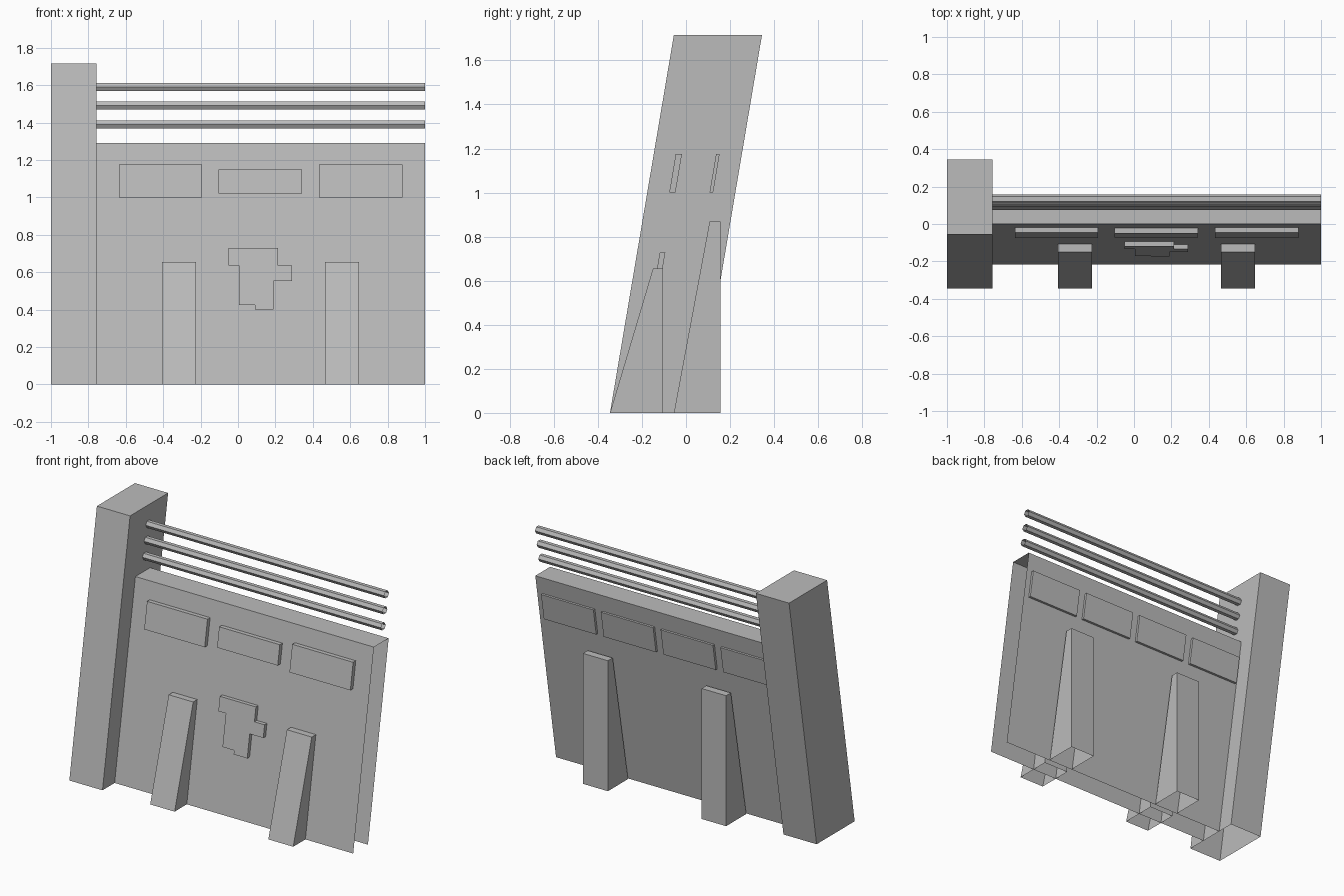
import bpy
import math

cube = bpy.data.objects.get("Cube")
if cube:
    bpy.data.objects.remove(cube)

LEAN = 0.169            # backward lean of the wall, y per unit z
FRONT, BACK = -0.217, -0.062   # wall faces at ground level
INNER, END = -0.756, 1.0       # wall ends in x
WALL_TOP = 1.29

concrete = bpy.data.materials.new("concrete_grey")
concrete.use_nodes = True
GREY = (0.5, 0.5, 0.5, 1)
concrete.diffuse_color = GREY
concrete.node_tree.nodes["Principled BSDF"].inputs["Base Color"].default_value = GREY


def prism(name, x0, x1, profile, caps=True):
    """Extrude a counter-clockwise (y, z) profile along x; ground edges stay open."""
    n = len(profile)
    verts = [(x, y, z) for x in (x0, x1) for y, z in profile]
    faces = []
    for i in range(n):
        j = (i + 1) % n
        if profile[i][1] == 0 and profile[j][1] == 0:
            continue
        faces.append((i, j, n + j, n + i))
    if caps:
        faces.append(tuple(reversed(range(n))))
        faces.append(tuple(range(n, 2 * n)))
    mesh = bpy.data.meshes.new(name)
    mesh.from_pydata(verts, [], faces)
    mesh.materials.append(concrete)
    obj = bpy.data.objects.new(name, mesh)
    bpy.context.collection.objects.link(obj)
    return obj


def leaning(y0, y1, z0, z1):
    """Profile of a slab sheared to follow the wall."""
    return [(y0 + LEAN * z0, z0), (y1 + LEAN * z0, z0),
            (y1 + LEAN * z1, z1), (y0 + LEAN * z1, z1)]


# Main wall shell and end pillar
prism("wall", INNER, END, leaning(FRONT, BACK, 0, WALL_TOP), caps=False)
prism("pillar", -1, INNER, leaning(-0.345, 0.055, 0, 1.715))

# Buttresses on both sides
for side, x0, x1 in (("right", -0.405, -0.225), ("left", 0.465, 0.648)):
    prism("front_buttress_" + side, x0, x1,
          [(-0.345, 0), (-0.105, 0), (-0.105, 0.655), (-0.15, 0.655)])
    prism("back_buttress_" + side, x0, x1,
          [(-0.055, 0), (0.157, 0), (0.157, 0.868), (0.107, 0.868)])

# Raised panels on the front
for name, x0, x1, z0, z1 in (("right", -0.637, -0.192, 1.0, 1.175),
                             ("middle", -0.103, 0.343, 1.02, 1.15),
                             ("left", 0.432, 0.88, 1.0, 1.175)):
    prism("front_panel_" + name, x0, x1, leaning(FRONT - 0.028, FRONT, z0, z1))

# Raised panels on the back
for i in range(4):
    x1 = 0.96 - 0.44 * i
    prism(f"back_panel_{i + 1}", x1 - 0.385, x1,
          leaning(BACK, BACK + 0.016, 1.0, 1.175))

# Small overlapping slabs at the centre of the front
for name, x0, x1, z0, z1 in (("top", -0.05, 0.215, 0.635, 0.728),
                             ("cross", 0.09, 0.29, 0.553, 0.635),
                             ("side", 0.005, 0.09, 0.425, 0.635),
                             ("lower", 0.09, 0.19, 0.4, 0.553)):
    prism("relief_slab_" + name, x0, x1, leaning(FRONT - 0.025, FRONT, z0, z1))

# Hollow six-sided rails above the wall
for i in range(3):
    z = 1.39 + 0.1 * i
    y = 0.1 + LEAN * 0.1 * i
    ring = [(y + 0.025 * math.cos(math.radians(a)), z + 0.025 * math.sin(math.radians(a)))
            for a in range(0, 360, 60)]
    prism(f"rail_{i + 1}", INNER, END, ring, caps=False)
